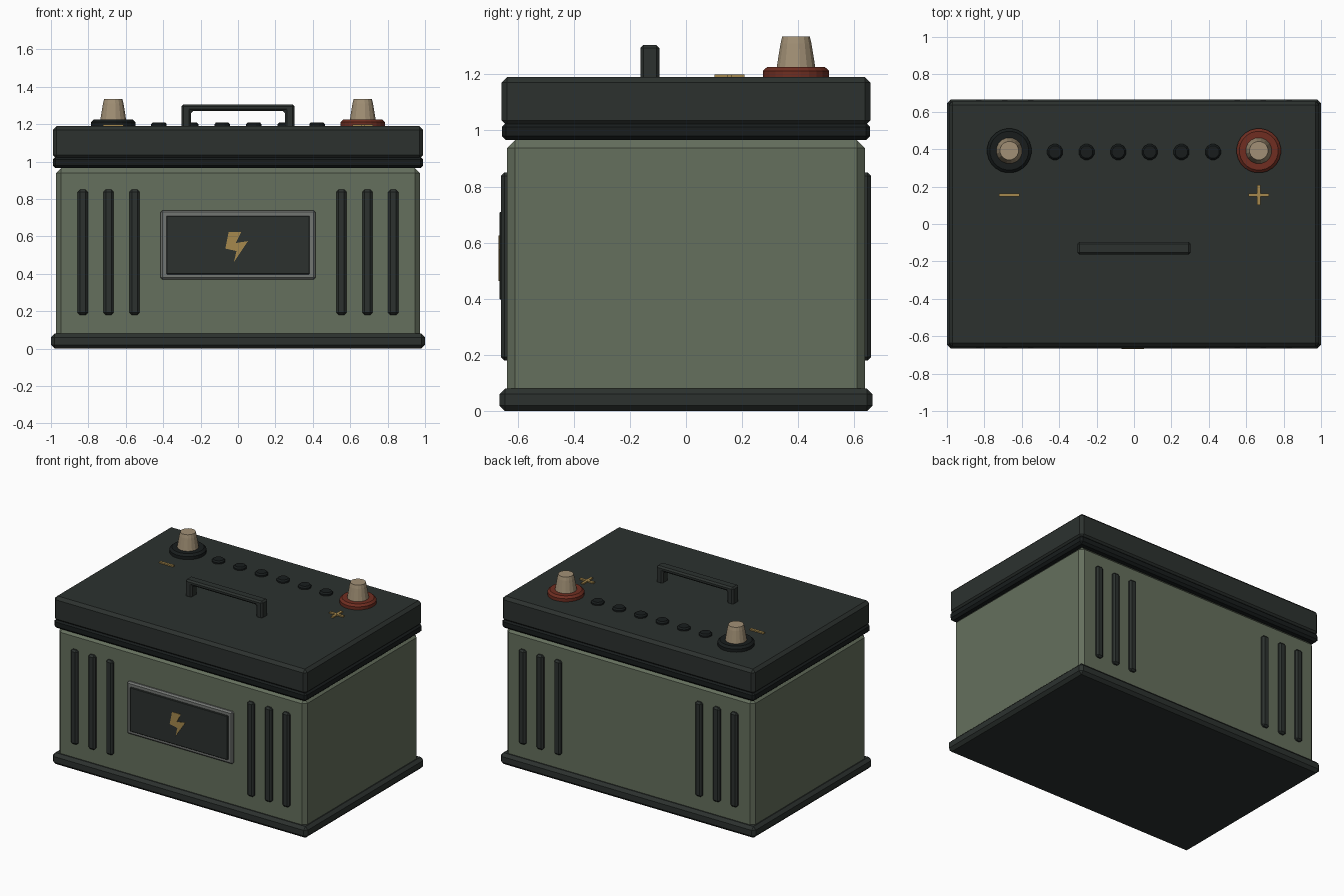
import bpy, bmesh
from math import cos, sin, tau

if "Cube" in bpy.data.objects:
    bpy.data.objects.remove(bpy.data.objects["Cube"])


def material(name, r, g, b):
    m = bpy.data.materials.new(name)
    m.diffuse_color = (r, g, b, 1)
    m.use_nodes = True
    m.node_tree.nodes["Principled BSDF"].inputs["Base Color"].default_value = m.diffuse_color
    return m


DARK = material("charcoal", 0.025, 0.031, 0.028)
BLACK = material("black_plastic", 0.009, 0.012, 0.012)
GREEN = material("sage_green", 0.13, 0.16, 0.11)
GREY = material("frame_grey", 0.17, 0.18, 0.17)
GOLD = material("gold", 0.38, 0.25, 0.075)
LEAD = material("terminal_metal", 0.36, 0.28, 0.18)
RED = material("terminal_red", 0.16, 0.027, 0.015)


def finish(name, bm, mat, bevel=0):
    bmesh.ops.recalc_face_normals(bm, faces=bm.faces[:])
    me = bpy.data.meshes.new(name)
    bm.to_mesh(me)
    bm.free()
    me.materials.append(mat)
    ob = bpy.data.objects.new(name, me)
    bpy.context.collection.objects.link(ob)
    if bevel:
        mod = ob.modifiers.new("bevel", "BEVEL")
        mod.width, mod.segments = bevel, 1
    return ob


def box(name, mat, x, y, z, bevel=0):
    """Box from (min, max) pairs."""
    bm = bmesh.new()
    bmesh.ops.create_cube(bm, size=1)
    for v in bm.verts:
        v.co = [(a + b) / 2 + c * (b - a) for (a, b), c in zip((x, y, z), v.co)]
    return finish(name, bm, mat, bevel)


def prism(name, mat, outline, y0, y1, bevel=0):
    """Outline in x, z extruded along y."""
    bm = bmesh.new()
    face = bm.faces.new([bm.verts.new((x, y0, z)) for x, z in outline])
    ext = bmesh.ops.extrude_face_region(bm, geom=[face])["geom"]
    for v in ext:
        if isinstance(v, bmesh.types.BMVert):
            v.co.y = y1
    return finish(name, bm, mat, bevel)


def turned(name, mat, x, y, profile, sides):
    """Solid of revolution from (radius, z) rings."""
    bm = bmesh.new()
    rings = [[bm.verts.new((x + r * cos(tau * (i + .5) / sides),
                            y + r * sin(tau * (i + .5) / sides), z))
              for i in range(sides)] for r, z in profile]
    for a, b in zip(rings, rings[1:]):
        for i in range(sides):
            j = (i + 1) % sides
            bm.faces.new((a[i], a[j], b[j], b[i]))
    bm.faces.new(rings[0])
    bm.faces.new(rings[-1])
    return finish(name, bm, mat)


# Case, base tray, rim and lid
box("base_tray", DARK, (-1, 1), (-.665, .665), (0, .08), .02)
box("case_body", GREEN, (-.973, .973), (-.637, .637), (.03, .965), .027)
box("lid_rim", BLACK, (-.99, .99), (-.656, .656), (.965, 1.027), .015)
box("lid", DARK, (-.99, .99), (-.657, .657), (1.015, 1.19), .02)

# Vertical ribs on front and back
for side, label in ((-1, "front"), (1, "back")):
    for i, x in enumerate((-.83, -.692, -.553, .553, .692, .83)):
        y = sorted((side * .62, side * .659))
        box(f"{label}_rib_{i + 1}", DARK, (x - .027, x + .027), y, (.18, .85), .012)

# Front label panel with bolt symbol
box("label_frame", GREY, (-.415, .415), (-.656, -.62), (.37, .74), .01)
box("label_panel", DARK, (-.383, .383), (-.665, -.64), (.397, .71), .004)
prism("bolt_symbol", GOLD, [(-.05, .625), (.018, .625), (-.012, .565), (.053, .575),
                            (-.022, .463), (-.008, .522), (-.068, .535)], -.668, -.655)

# Carry handle
prism("carry_handle", DARK, [(-.303, 1.18), (-.303, 1.305), (.303, 1.305), (.303, 1.18),
                             (.252, 1.18), (.252, 1.27), (-.252, 1.27), (-.252, 1.18)],
      -.163, -.095, .011)

# Terminals and their polarity marks
for x, label, mat in ((-.667, "negative", BLACK), (.667, "positive", RED)):
    turned(label + "_collar", mat, x, .392,
           [(.119, 1.18), (.119, 1.212), (.104, 1.226), (.07, 1.226)], 24)
    turned(label + "_post", LEAD, x, .392,
           [(.071, 1.22), (.056, 1.31), (.05, 1.334)], 16)
    box(label + "_mark", GOLD, (x - .054, x + .054), (.146, .164), (1.185, 1.199))
box("positive_mark_upright", GOLD, (.658, .676), (.101, .209), (1.185, 1.1985))

# Six cell caps
for i in range(6):
    turned(f"cell_cap_{i + 1}", BLACK, -.4225 + .169 * i, .385,
           [(.043, 1.18), (.043, 1.2), (.034, 1.21)], 12)
